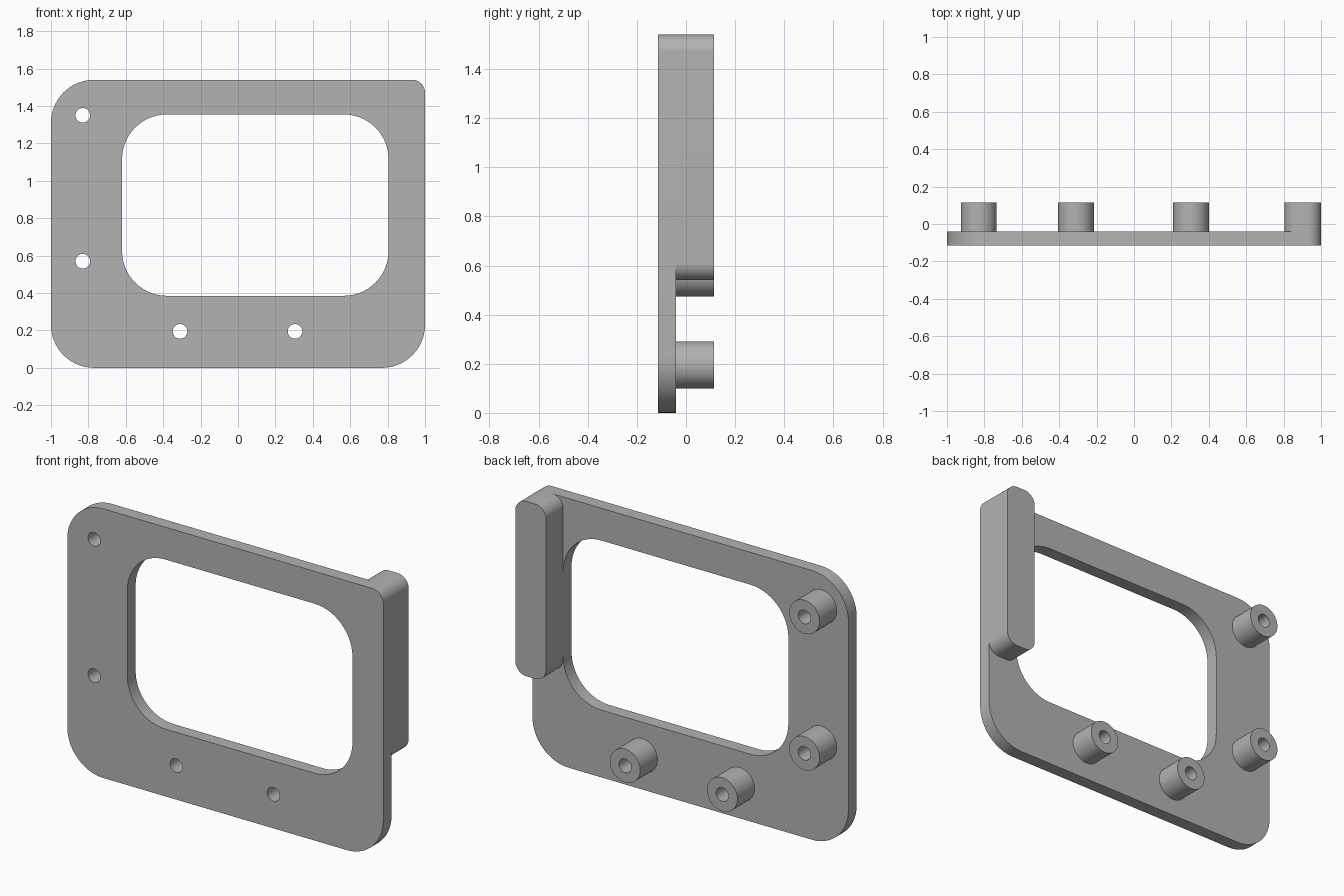
import bpy, bmesh
from math import sin, cos, pi

cube = bpy.data.objects.get("Cube")
if cube:
    bpy.data.objects.remove(cube, do_unlink=True)

grey = bpy.data.materials.new("plain grey")
grey.use_nodes = True
colour = (0.45, 0.45, 0.45, 1)
grey.diffuse_color = colour
grey.node_tree.nodes["Principled BSDF"].inputs["Base Color"].default_value = colour

FRONT, MID, BACK = -0.115, -0.04, 0.115
POST_R, HOLE_R = 0.096, 0.039
POSTS = [(-0.83, 1.35), (-0.83, 0.57), (-0.31, 0.195), (0.305, 0.195)]


def rounded(x0, x1, z0, z1, radii, steps=14):
    """Rounded rectangle; radii run top right, top left, bottom left, bottom right."""
    corners = [(x1, z1, -1, -1), (x0, z1, 1, -1), (x0, z0, 1, 1), (x1, z0, -1, 1)]
    points = []
    for i, ((x, z, sx, sz), r) in enumerate(zip(corners, radii)):
        for k in range(steps + 1):
            a = (i + k / steps) * pi / 2
            points.append((x + sx * r + r * cos(a), z + sz * r + r * sin(a)))
    return points


def circle(x, z, r, n=48):
    return [(x + r * cos(2 * pi * i / n), z + r * sin(2 * pi * i / n)) for i in range(n)]


def extrude(name, outlines, y0, y1):
    """Fill the outlines (inner ones become holes) and give them depth along y."""
    curve = bpy.data.curves.new(name, "CURVE")
    curve.dimensions = "2D"
    curve.fill_mode = "BOTH"
    curve.extrude = (y1 - y0) / 2
    for outline in outlines:
        spline = curve.splines.new("POLY")
        spline.points.add(len(outline) - 1)
        for p, (x, z) in zip(spline.points, outline):
            p.co = (x, z, 0, 1)
        spline.use_cyclic_u = True
    ob = bpy.data.objects.new(name, curve)
    bpy.context.collection.objects.link(ob)
    ob.rotation_euler.x = pi / 2
    ob.location.y = (y0 + y1) / 2
    bpy.ops.object.select_all(action="DESELECT")
    ob.select_set(True)
    bpy.context.view_layer.objects.active = ob
    bpy.ops.object.convert(target="MESH")
    ob = bpy.context.object
    bm = bmesh.new()
    bm.from_mesh(ob.data)
    bmesh.ops.remove_doubles(bm, verts=bm.verts, dist=0.0002)
    bmesh.ops.recalc_face_normals(bm, faces=bm.faces)
    bm.to_mesh(ob.data)
    bm.free()
    ob.data.materials.clear()
    ob.data.materials.append(grey)
    bpy.ops.object.shade_smooth_by_angle(angle=pi / 6)
    return ob


# Face plate with window and screw holes
extrude("face_plate",
        [rounded(-1, 1, 0, 1.54, (0.07, 0.23, 0.23, 0.23)),
         rounded(-0.62, 0.805, 0.385, 1.355, [0.24] * 4)]
        + [circle(x, z, HOLE_R) for x, z in POSTS], FRONT, MID)

# Raised bar behind the left edge
extrude("side_bar", [rounded(0.805, 1, 0.54, 1.54, [0.07] * 4)], MID, BACK)

# Hollow standoff posts
for i, (x, z) in enumerate(POSTS):
    extrude(f"standoff_post_{i + 1}", [circle(x, z, POST_R), circle(x, z, HOLE_R)], MID, BACK)
